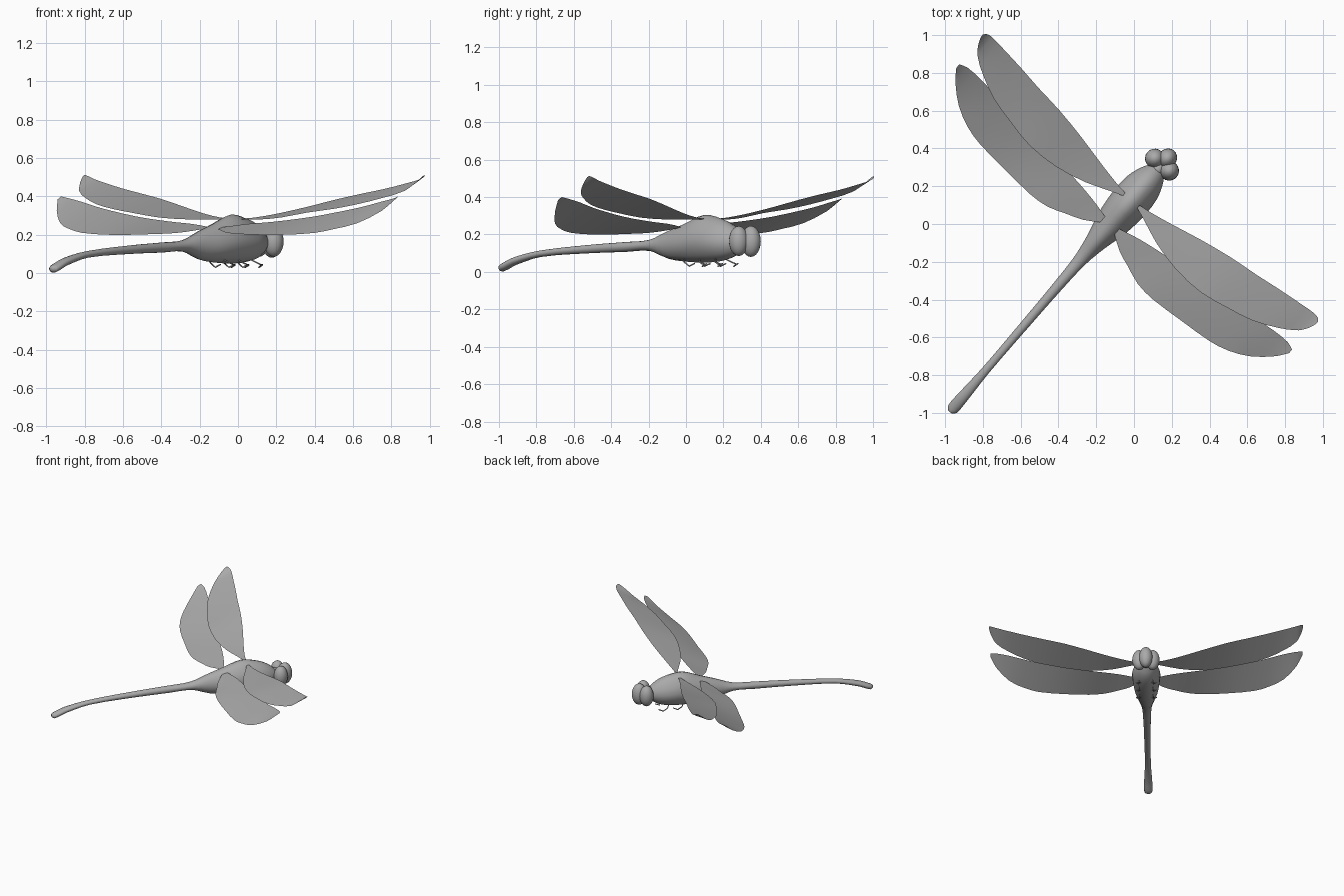
import bpy, bmesh, math
from mathutils import Vector

if "Cube" in bpy.data.objects:
    bpy.data.objects.remove(bpy.data.objects["Cube"])

# Local frame: u runs forward along the body, v runs sideways from its midline
ANG = math.radians(49.4)
F = Vector((math.cos(ANG), math.sin(ANG), 0))
R = Vector((math.sin(ANG), -math.cos(ANG), 0))
MID = -0.092


def place(u, v, z):
    return F * u + R * (v + MID) + Vector((0, 0, z))


def material(name, c):
    m = bpy.data.materials.new(name)
    m.diffuse_color = (c, c, c, 1)
    m.use_nodes = True
    m.node_tree.nodes["Principled BSDF"].inputs["Base Color"].default_value = m.diffuse_color
    return m


GREY = material("body grey", 0.4)
WING = material("wing grey", 0.4)


def finish(name, bm, mat, fix=True):
    if fix:
        bmesh.ops.recalc_face_normals(bm, faces=bm.faces)
    for f in bm.faces:
        f.smooth = True
    me = bpy.data.meshes.new(name)
    bm.to_mesh(me)
    bm.free()
    me.materials.append(mat)
    ob = bpy.data.objects.new(name, me)
    bpy.context.collection.objects.link(ob)
    return ob


def skin(bm, rings, closed=True):
    rows = [[bm.verts.new(p) for p in r] for r in rings]
    n = len(rows[0])
    for a, b in zip(rows, rows[1:]):
        for i in range(n if closed else n - 1):
            j = (i + 1) % n
            bm.faces.new((a[i], a[j], b[j], b[i]))
    if closed:
        bm.faces.new(rows[0])
        bm.faces.new(rows[-1])


def spline(rows, x):
    # Smooth interpolation of a station table
    i = max(k for k in range(len(rows) - 1) if rows[k][0] <= x)
    a, b = rows[i], rows[i + 1]
    h = b[0] - a[0]
    t = (x - a[0]) / h
    p, q = rows[max(i - 1, 0)], rows[min(i + 2, len(rows) - 1)]
    out = []
    for k in range(1, len(a)):
        ma = (b[k] - p[k]) / (b[0] - p[0]) * h
        mb = (q[k] - a[k]) / (q[0] - a[0]) * h
        out.append((2*t**3 - 3*t*t + 1) * a[k] + (t**3 - 2*t*t + t) * ma
                   + (3*t*t - 2*t**3) * b[k] + (t**3 - t*t) * mb)
    return out


def stations(rows, steps):
    for a, b in zip(rows, rows[1:]):
        for s in range(steps):
            yield a[0] + (b[0] - a[0]) * s / steps
    yield rows[-1][0]


# Thorax and abdomen: u, half width, bottom, top
BODY = [(-1.39, .012, .012, .035), (-1.37, .03, .002, .045), (-1.28, .03, .037, .08),
        (-1.1, .022, .08, .115), (-.75, .024, .1, .145), (-.5, .028, .107, .16),
        (-.33, .036, .112, .172), (-.2, .058, .07, .22), (-.08, .088, .055, .26),
        (.05, .104, .05, .305), (.17, .1, .058, .285), (.25, .075, .08, .25),
        (.31, .04, .12, .2)]
rings = []
for u in stations(BODY, 3):
    w, lo, hi = spline(BODY, u)
    ring = []
    for k in range(16):
        a = math.tau * k / 16
        s = math.sin(a)
        bulk = max(0, (w - .04) / .065)
        side = math.cos(a) * (1 - .3 * bulk * max(0, s))  # keeled back of the thorax
        ring.append(place(u, w * side, (lo + hi) / 2 + s * (hi - lo) / 2))
    rings.append(ring)
bm = bmesh.new()
skin(bm, rings)
finish("body", bm, GREY)

# Wings: v, leading u, leading z, trailing u, trailing z
FORE = [(.05, .095, .285, .075, .28), (.12, .104, .29, .05, .28), (.25, .13, .31, 0, .28),
        (.42, .168, .345, -.038, .29), (.6, .2, .385, -.044, .315), (.76, .218, .415, -.014, .335),
        (.9, .238, .44, .02, .36), (1.03, .253, .468, .08, .395), (1.12, .262, .49, .14, .43),
        (1.155, .256, .505, .19, .475), (1.168, .24, .513, .225, .505)]
HIND = [(.05, -.07, .24, -.11, .23), (.13, -.05, .25, -.16, .215), (.21, -.035, .258, -.19, .207),
        (.315, -.02, .265, -.228, .203), (.43, -.01, .275, -.238, .2), (.61, .005, .295, -.226, .2),
        (.8, .025, .325, -.21, .21), (.91, .04, .345, -.183, .23), (1.02, .053, .37, -.128, .26),
        (1.117, .055, .39, -.043, .325), (1.16, .04, .4, .015, .385)]
for part, table in (("fore_wing", FORE), ("hind_wing", HIND)):
    for side, sg in (("right", 1), ("left", -1)):
        rows = []
        for v in stations(table, 2):
            lu, lz, tu, tz = spline(table, v)
            row = []
            for k in range(5):
                t = k / 4
                row.append(place(lu + (tu - lu) * t, sg * v, lz + (tz - lz) * t))
            rows.append(row)
        bm = bmesh.new()
        skin(bm, rows if sg < 0 else rows[::-1], closed=False)
        bm.normal_update()
        if sum(f.normal.z for f in bm.faces) < 0:
            bmesh.ops.reverse_faces(bm, faces=bm.faces)
        finish(side + "_" + part, bm, WING, fix=False)


# Head: two eyes either side of a round face
def ball(name, u, v, z, ru, rv, rz):
    bm = bmesh.new()
    bmesh.ops.create_uvsphere(bm, u_segments=20, v_segments=12, radius=1)
    for w in bm.verts:
        w.co = place(u + w.co.x * ru, v + w.co.y * rv, z + w.co.z * rz)
    finish(name, bm, GREY)


ball("right_eye", .335, .05, .165, .052, .052, .08)
ball("left_eye", .335, -.05, .165, .052, .052, .08)
ball("face", .378, 0, .163, .055, .05, .083)
ball("neck", .3, 0, .165, .05, .04, .05)


# Legs: thin bent tubes folded under the thorax
def tube(bm, pts, r):
    rings = []
    for i, p in enumerate(pts):
        d = (pts[min(i + 1, len(pts) - 1)] - pts[max(i - 1, 0)]).normalized()
        x = d.cross(Vector((0, 0, 1))).normalized()
        y = d.cross(x)
        rings.append([p + (x * math.cos(a) + y * math.sin(a)) * r
                      for a in (math.tau * k / 6 for k in range(6))])
    skin(bm, rings)


for name, u in (("hind", -.06), ("middle", .05), ("front", .16)):
    for side, sg in (("right", 1), ("left", -1)):
        bm = bmesh.new()
        tube(bm, [place(u, sg * .03, .075), place(u + .02, sg * .065, .055),
                  place(u + .055, sg * .075, .04), place(u + .05, sg * .055, .03),
                  place(u + .085, sg * .05, .045)], .004)
        finish(side + "_" + name + "_leg", bm, GREY)
